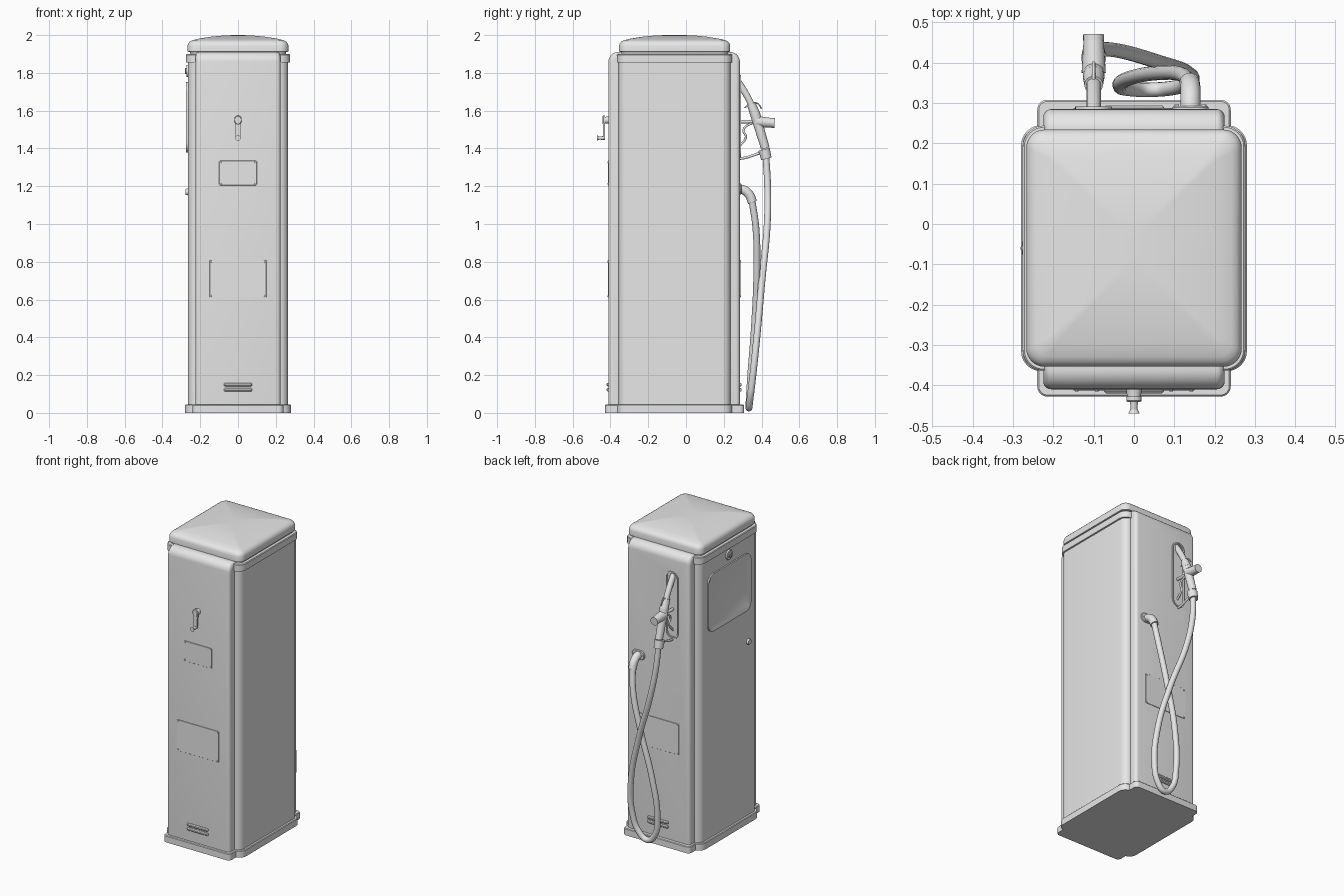
import bpy, bmesh, math
from mathutils import Matrix, Vector

cube = bpy.data.objects.get("Cube")
if cube:
    bpy.data.objects.remove(cube, do_unlink=True)

grey = bpy.data.materials.new("plain_grey")
grey.use_nodes = True
COLOUR = (0.8, 0.8, 0.8, 1)
grey.diffuse_color = COLOUR
grey.node_tree.nodes["Principled BSDF"].inputs["Base Color"].default_value = COLOUR

MID, FRONT, BACK, SIDE = -0.06, -0.41, 0.285, -0.265
X, Y, Z = Vector((1, 0, 0)), Vector((0, 1, 0)), Vector((0, 0, 1))
parts = []


def frame(u, v, h, origin):
    """Matrix taking (across, up, outward) to world space."""
    m = Matrix((u, v, h)).transposed().to_4x4()
    m.translation = Vector(origin)
    return m


def on_front(x, z):
    return frame(X, Z, -Y, (x, FRONT, z))


def on_back(x, z):
    return frame(-X, Z, Y, (x, BACK, z))


def on_side(y, z):
    return frame(-Y, Z, -X, (SIDE, y, z))


def floor_at(z=0):
    return frame(X, Y, Z, (0, MID, z))


def add(name, data):
    ob = bpy.data.objects.new(name, data)
    bpy.context.collection.objects.link(ob)
    data.materials.append(grey)
    parts.append(ob)
    return ob


def mesh_part(name, bm):
    bmesh.ops.recalc_face_normals(bm, faces=bm.faces)
    me = bpy.data.meshes.new(name)
    bm.to_mesh(me)
    bm.free()
    return add(name, me)


def ring(hu, hv, r, h, low_r=None, seg=8):
    """Rounded rectangle; the lower corners may have their own radius."""
    pts = []
    for k, (su, sv) in enumerate(((1, 1), (-1, 1), (-1, -1), (1, -1))):
        c = r if sv > 0 or low_r is None else low_r
        for i in range(seg + 1):
            a = (k + i / seg) * math.pi / 2
            pts.append((su * (hu - c) + c * math.cos(a), sv * (hv - c) + c * math.sin(a), h))
    return pts


def loft(name, m, rings):
    """Skin a stack of rings and cap both ends."""
    bm = bmesh.new()
    loops = [[bm.verts.new(m @ Vector(p)) for p in r] for r in rings]
    for a, b in zip(loops, loops[1:]):
        for i in range(len(a)):
            j = (i + 1) % len(a)
            bm.faces.new((a[i], a[j], b[j], b[i]))
    bm.faces.new(loops[0])
    bm.faces.new(loops[-1])
    return mesh_part(name, bm)


def slab(name, m, hu, hv, r, h0, h1, edge=0.004):
    """Rounded slab with a softened outer edge."""
    return loft(name, m, [ring(hu, hv, r, h0), ring(hu, hv, r, h1 - edge),
                          ring(hu - edge, hv - edge, r - edge, h1)])


def bezel(name, m, hu, hv, r, lip, slope, h, floor):
    """Raised frame around a sunken pane."""
    inner = lip + slope
    return loft(name, m, [ring(hu, hv, r, -0.005), ring(hu, hv, r, h),
                          ring(hu - lip, hv - lip, r - lip, h),
                          ring(hu - inner, hv - inner, r - inner, floor)])


def rod(name, a, b, r1, r2=None, seg=24):
    a, b = Vector(a), Vector(b)
    bm = bmesh.new()
    rot = (b - a).to_track_quat('Z', 'Y').to_matrix().to_4x4()
    bmesh.ops.create_cone(bm, cap_ends=True, segments=seg, radius1=r1,
                          radius2=r1 if r2 is None else r2, depth=(b - a).length,
                          matrix=Matrix.Translation((a + b) / 2) @ rot)
    return mesh_part(name, bm)


def stud(name, m, h0, h1, r1, r2=None):
    return rod(name, m @ Vector((0, 0, h0)), m @ Vector((0, 0, h1)), r1, r2)


def tube(name, pts, r):
    cu = bpy.data.curves.new(name, 'CURVE')
    cu.dimensions = '3D'
    cu.bevel_depth, cu.bevel_resolution, cu.resolution_u = r, 5, 12
    cu.use_fill_caps = True
    sp = cu.splines.new('BEZIER')
    sp.bezier_points.add(len(pts) - 1)
    for bp, p in zip(sp.bezier_points, pts):
        bp.co = p
        bp.handle_left_type = bp.handle_right_type = 'AUTO'
    return add(name, cu)


# Base plinth: two overlapping rounded slabs
slab("plinth_wide", floor_at(), 0.28, 0.305, 0.05, 0, 0.045)
slab("plinth_long", floor_at(), 0.24, 0.368, 0.025, 0, 0.044)

# Front and back shell with rolled top, softened towards its sides
soft, rings = 0.02, []
for s in (-1, 1):
    for i in range(6):
        a = math.pi / 2 * (i if s < 0 else 5 - i) / 5
        d = soft * (1 - math.sin(a))
        rings.append(ring(0.3475 - d, 0.945 - d, 0.05, s * (0.225 - soft + soft * math.cos(a)), 0.02))
shell = loft("front_back_shell", frame(Y, Z, X, (0, (FRONT + BACK) / 2, 0.965)), rings)

# Sunken nozzle bay in the back
bay = on_back(-0.1, 1.57)
cutter = loft("bay_cutter", bay, [ring(0.036, 0.205, 0.035, -0.04), ring(0.036, 0.205, 0.035, 0.05)])
cutter.hide_render = True
mod = shell.modifiers.new("bay", 'BOOLEAN')
mod.object, mod.solver = cutter, 'EXACT'
bpy.context.view_layer.objects.active = shell
bpy.ops.object.modifier_apply(modifier=mod.name)
parts.remove(cutter)
bpy.data.objects.remove(cutter, do_unlink=True)
bezel("nozzle_bay_rim", bay, 0.046, 0.218, 0.045, 0.008, 0.004, 0.006, -0.035)

# Side shell, trim under the lid, domed lid
loft("side_shell", floor_at(), [ring(0.265, 0.297, 0.045, 0.02), ring(0.265, 0.297, 0.045, 1.9)])
slab("lid_trim", floor_at(), 0.276, 0.304, 0.052, 1.855, 1.9)
dome = [(0.012, 1.895), (0.012, 1.91), (0, 1.913), (0, 1.945), (0.004, 1.957), (0.012, 1.966), (0.025, 1.973),
        (0.06, 1.981), (0.12, 1.991), (0.19, 1.998), (0.25, 2.0)]
loft("domed_lid", floor_at(), [ring(0.267 - d, 0.294 - d, max(0.045 - d * 0.5, 0.01), z) for d, z in dome])


# Access plates with corner screws, and vent slats
def plate(name, place, z, hu, hv):
    slab(name, place(0, z), hu, hv, 0.006, -0.002, 0.003, 0.001)
    for su in (-1, 1):
        for sv in (-1, 1):
            stud(name + "_screw", place(su * (hu - 0.008), z + sv * (hv - 0.008)), 0, 0.006, 0.006, 0.004)


plate("upper_plate", on_front, 1.27, 0.1, 0.065)
for label, place in (("front", on_front), ("back", on_back)):
    plate(label + "_lower_plate", place, 0.71, 0.15, 0.1)
    for z in (0.122, 0.15):
        slab(label + "_vent_slat", place(0, z), 0.074, 0.009, 0.006, -0.003, 0.01, 0.005)

# Crank handle on the front
hub = on_front(0, 1.55)
stud("crank_hub", hub, -0.005, 0.02, 0.02, 0.017)
slab("crank_boss", hub, 0.019, 0.024, 0.018, 0.018, 0.032)
bm = bmesh.new()
outline = [(-0.018, 0.01), (0.018, 0.01), (0.011, -0.1), (-0.011, -0.1)]
faces = [[bm.verts.new(hub @ Vector((u, v, h))) for u, v in outline] for h in (0.02, 0.03)]
for f in faces:
    bm.faces.new(f)
for i in range(4):
    j = (i + 1) % 4
    bm.faces.new((faces[0][i], faces[0][j], faces[1][j], faces[1][i]))
mesh_part("crank_arm", bm)
grip = on_front(0, 1.455)
stud("crank_grip", grip, 0.018, 0.052, 0.011, 0.008)
stud("crank_grip_end", grip, 0.05, 0.06, 0.009, 0.014)

# Window, lock and knob on the right side
bezel("side_window", on_side(MID, 1.565), 0.22, 0.187, 0.055, 0.01, 0.014, 0.009, 0.002)
lock = on_side(MID, 1.81)
stud("lock_ring", lock, -0.004, 0.008, 0.034, 0.03)
stud("lock_barrel", lock, 0, 0.013, 0.018, 0.016)
slab("lock_tab", lock, 0.005, 0.016, 0.004, 0.01, 0.016, 0.002)
stud("side_knob", on_side(-0.26, 1.17), -0.004, 0.012, 0.019, 0.016)

# Nozzle hung in the bay
def at(y, z, x=-0.1):
    return (x, y, z)


tube("nozzle_spout", [at(0.265, 1.77), at(0.295, 1.725), at(0.335, 1.655), at(0.368, 1.58)], 0.018)
rod("spout_collar", at(0.345, 1.635), at(0.367, 1.58), 0.023, 0.027)
rod("nozzle_body", at(0.365, 1.585), at(0.42, 1.4), 0.027, 0.023)
rod("nozzle_valve", at(0.375, 1.542), at(0.457, 1.535), 0.03, 0.025)
rod("valve_cap", at(0.455, 1.535), at(0.47, 1.534), 0.026)
rod("hanger_pin", at(0.25, 1.542), at(0.38, 1.542), 0.009)
rod("hose_collar", at(0.413, 1.395), at(0.426, 1.345), 0.031, 0.028)
tube("trigger_guard", [at(0.31, 1.615), at(0.345, 1.64), at(0.38, 1.637), at(0.4, 1.61)], 0.004)
tube("trigger", [at(0.36, 1.54), at(0.305, 1.5), at(0.317, 1.46), at(0.29, 1.42), at(0.27, 1.4)], 0.006)
tube("lower_hook", [at(0.27, 1.345), at(0.31, 1.35), at(0.36, 1.365), at(0.415, 1.385)], 0.007)

# Hose outlet and hanging loop
outlet = on_back(0.14, 1.185)
slab("outlet_flange", outlet, 0.045, 0.03, 0.028, -0.002, 0.008)
for u in (-0.034, 0.034):
    stud("flange_screw", on_back(0.14 + u, 1.185), 0.005, 0.012, 0.006)
tube("outlet_elbow", [at(0.27, 1.185, 0.14), at(0.305, 1.18, 0.14), at(0.335, 1.155, 0.14), at(0.352, 1.115, 0.138)], 0.025)
tube("hose", [at(0.423, 1.36), at(0.432, 1.2, -0.085), at(0.43, 1.0, -0.04), at(0.402, 0.7, 0.06),
              at(0.375, 0.4, 0.133), at(0.352, 0.18, 0.138), at(0.338, 0.065, 0.1), at(0.333, 0.026, 0.045),
              at(0.335, 0.075, -0.012), at(0.343, 0.2, -0.035), at(0.362, 0.45, -0.01),
              at(0.375, 0.75, 0.065), at(0.37, 0.98, 0.12), at(0.35, 1.12, 0.138)], 0.018)

# Smooth the rounded surfaces, keep the crisp edges
bpy.ops.object.select_all(action='DESELECT')
for ob in parts:
    if ob.type == 'MESH':
        ob.select_set(True)
bpy.context.view_layer.objects.active = shell
bpy.ops.object.shade_smooth_by_angle(angle=math.radians(35))
